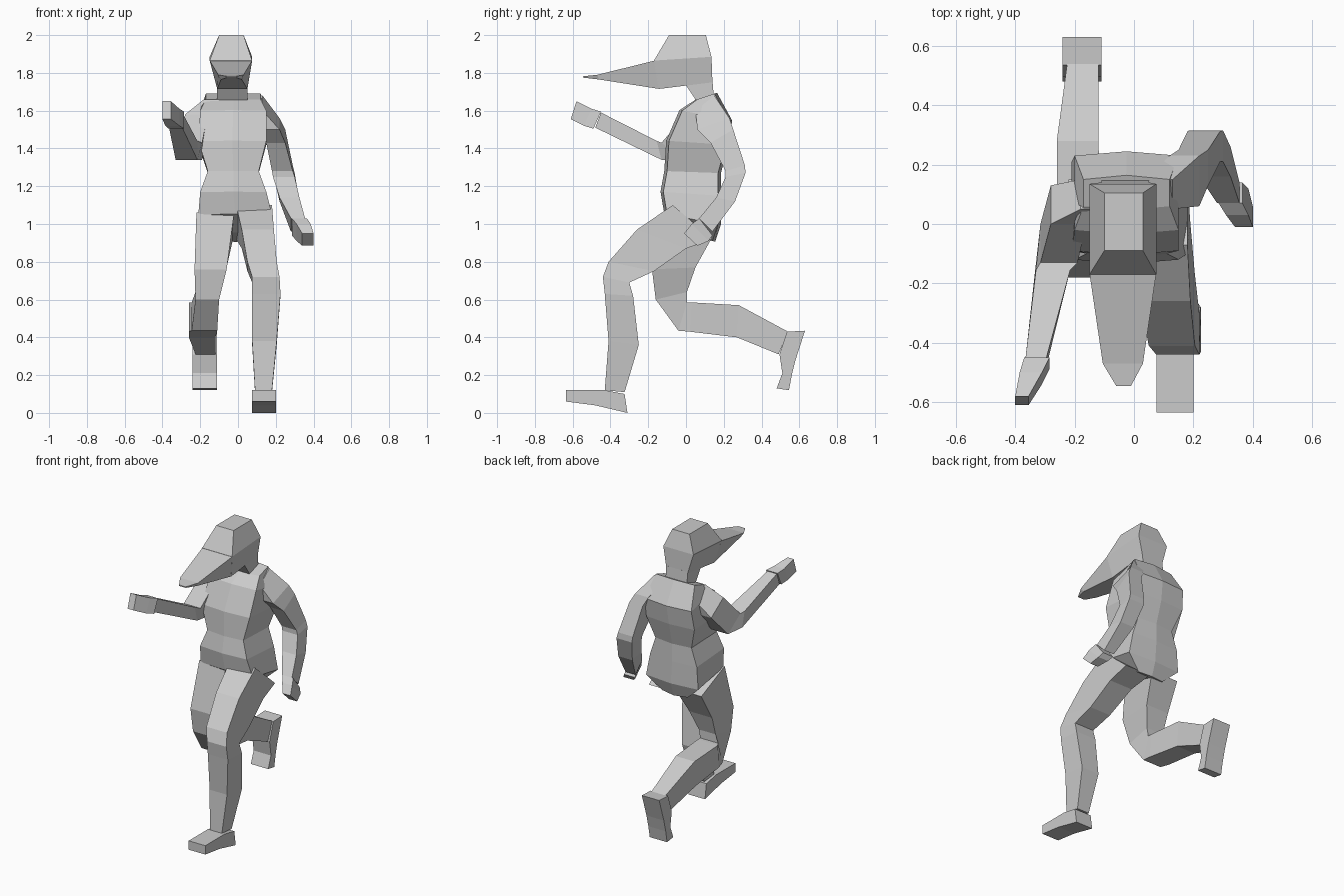
import bpy, bmesh
from mathutils import Vector


def loft(name, sections, ridge=0.0):
    """Skin four-sided sections (y1, z1, y2, z2, x1, x2 [, x3, x4]).
    Each section spans edge 1 to edge 2 in the side view; x3, x4 widen edge 2.
    ridge adds a centre point pushed out of both edges."""
    bm = bmesh.new()
    rings = []
    for y1, z1, y2, z2, xa, xb, *rest in sections:
        xc, xd = rest if rest else (xa, xb)
        pts = [Vector((xa, y1, z1)), Vector((xb, y1, z1)),
               Vector((xd, y2, z2)), Vector((xc, y2, z2))]
        if ridge:
            out = (pts[2] - pts[1]).normalized() * ridge
            pts.insert(1, (pts[0] + pts[1]) / 2 - out)
            pts.insert(4, (pts[3] + pts[4]) / 2 + out)
        rings.append([bm.verts.new(p) for p in pts])
    n = len(rings[0])
    for a, b in zip(rings, rings[1:]):
        for i in range(n):
            j = (i + 1) % n
            bm.faces.new((a[i], a[j], b[j], b[i]))
    bm.faces.new(rings[0])
    bm.faces.new(rings[-1])
    bmesh.ops.recalc_face_normals(bm, faces=bm.faces)
    mesh = bpy.data.meshes.new(name)
    bm.to_mesh(mesh)
    bm.free()
    obj = bpy.data.objects.new(name, mesh)
    bpy.context.collection.objects.link(obj)
    return obj


# Torso from shoulders to seat
loft("torso", [
    (0.06, 1.66, 0.15, 1.69, -0.17, 0.12),
    (-0.02, 1.60, 0.23, 1.55, -0.20, 0.15),
    (-0.09, 1.44, 0.21, 1.42, -0.21, 0.15),
    (-0.10, 1.28, 0.17, 1.27, -0.16, 0.11),
    (-0.12, 1.17, 0.17, 1.15, -0.20, 0.15),
    (-0.10, 1.05, 0.17, 1.00, -0.21, 0.18),
    (0.01, 0.95, 0.14, 0.91, -0.11, 0.08),
], ridge=0.015)

# Head and neck
loft("head", [
    (-0.09, 2.00, 0.105, 2.00, -0.10, 0.03),
    (-0.17, 1.865, 0.135, 1.885, -0.15, 0.075),
    (-0.145, 1.715, 0.14, 1.75, -0.11, 0.05),
])
loft("neck", [
    (0.00, 1.735, 0.14, 1.76, -0.11, 0.05),
    (0.07, 1.63, 0.15, 1.64, -0.11, 0.05),
])

# Long tapering bill
loft("bill", [
    (-0.165, 1.865, -0.14, 1.715, -0.15, 0.075, -0.11, 0.05),
    (-0.47, 1.79, -0.46, 1.765, -0.105, 0.03, -0.09, 0.02),
    (-0.545, 1.782, -0.545, 1.775, -0.06, -0.01),
])

# Standing leg, stepped forward
loft("front_leg", [
    (-0.07, 1.10, 0.14, 0.92, -0.01, 0.18),
    (-0.26, 0.97, 0.00, 0.87, 0.02, 0.19),
    (-0.41, 0.80, -0.17, 0.75, 0.05, 0.205),
    (-0.44, 0.72, -0.30, 0.69, 0.075, 0.22),
    (-0.43, 0.63, -0.28, 0.62, 0.075, 0.225),
    (-0.41, 0.38, -0.25, 0.36, 0.075, 0.205),
    (-0.43, 0.12, -0.325, 0.11, 0.09, 0.18),
])
loft("front_foot", [
    (-0.635, 0.12, -0.635, 0.06, 0.075, 0.2),
    (-0.43, 0.12, -0.48, 0.04, 0.075, 0.2),
    (-0.325, 0.10, -0.31, 0.00, 0.075, 0.2),
])

# Trailing leg, kicked back
loft("back_leg", [
    (-0.10, 1.06, 0.15, 0.95, -0.22, -0.02),
    (-0.18, 0.76, 0.05, 0.77, -0.23, -0.06),
    (-0.16, 0.60, 0.005, 0.64, -0.225, -0.10),
    (-0.04, 0.435, 0.005, 0.585, -0.245, -0.11),
    (0.02, 0.43, 0.03, 0.585, -0.26, -0.11),
    (0.27, 0.40, 0.28, 0.57, -0.26, -0.12),
    (0.49, 0.31, 0.54, 0.43, -0.225, -0.12),
])
loft("back_foot", [
    (0.535, 0.43, 0.63, 0.435, -0.24, -0.11),
    (0.495, 0.31, 0.58, 0.28, -0.24, -0.11),
    (0.51, 0.21, 0.56, 0.20, -0.24, -0.11),
    (0.48, 0.13, 0.545, 0.12, -0.24, -0.11),
])

# Arm swung back, with hand
loft("back_arm", [
    (0.05, 1.60, 0.15, 1.68, 0.04, 0.13),
    (0.06, 1.50, 0.23, 1.56, 0.12, 0.22),
    (0.13, 1.43, 0.25, 1.50, 0.15, 0.25),
    (0.21, 1.28, 0.312, 1.31, 0.18, 0.29),
    (0.21, 1.25, 0.315, 1.27, 0.185, 0.30),
    (0.16, 1.14, 0.26, 1.12, 0.22, 0.325),
    (0.07, 1.03, 0.14, 0.96, 0.28, 0.355),
])
loft("back_hand", [
    (0.07, 1.03, 0.14, 0.94, 0.285, 0.365),
    (0.03, 1.00, 0.12, 0.91, 0.31, 0.385),
    (-0.01, 0.95, 0.06, 0.885, 0.34, 0.40),
])

# Arm swung forward, with hand
loft("front_arm", [
    (0.05, 1.66, 0.15, 1.58, -0.18, -0.10),
    (0.00, 1.58, 0.13, 1.49, -0.28, -0.16),
    (-0.13, 1.43, 0.00, 1.34, -0.315, -0.19),
    (-0.155, 1.44, -0.13, 1.34, -0.33, -0.215),
    (-0.45, 1.59, -0.48, 1.51, -0.365, -0.295),
])
loft("front_hand", [
    (-0.45, 1.595, -0.49, 1.505, -0.37, -0.285),
    (-0.50, 1.61, -0.54, 1.52, -0.385, -0.31),
    (-0.58, 1.65, -0.61, 1.555, -0.40, -0.355),
])
